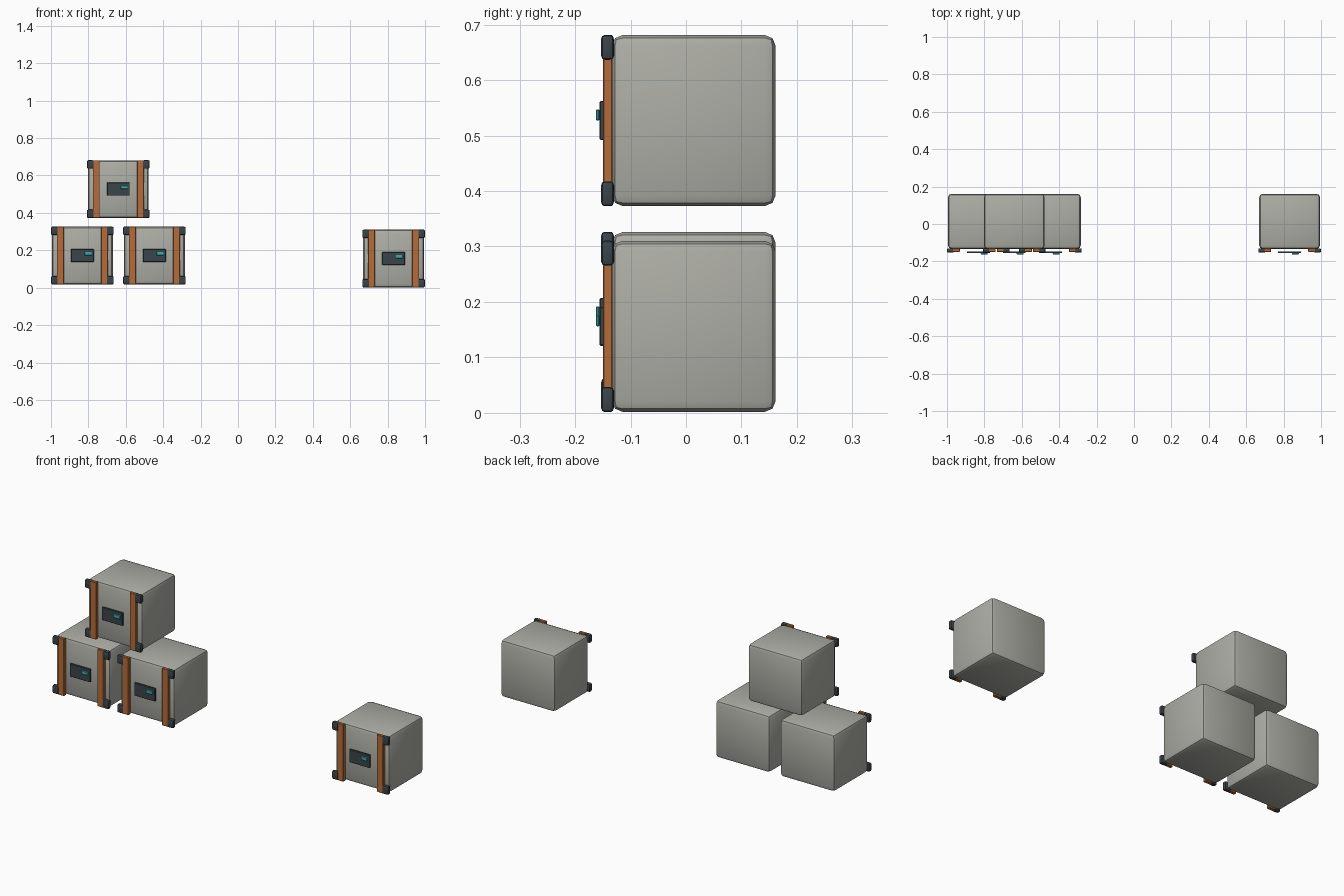
import bpy
import math

old = bpy.data.objects.get("Cube")
if old:
    bpy.data.objects.remove(old, do_unlink=True)


def material(name, rgb):
    m = bpy.data.materials.new(name)
    m.use_nodes = True
    m.diffuse_color = (*rgb, 1)
    m.node_tree.nodes["Principled BSDF"].inputs["Base Color"].default_value = (*rgb, 1)
    return m


grey = material("warm_grey", (0.42, 0.42, 0.38))
orange = material("orange_strap", (0.46, 0.15, 0.042))
dark = material("dark_slate", (0.042, 0.058, 0.069))
teal = material("teal_light", (0.045, 0.40, 0.43))


def block(name, centre, size, mat, bevel, segments=2):
    """Box with rounded edges."""
    bpy.ops.mesh.primitive_cube_add(size=1, location=centre)
    ob = bpy.context.object
    ob.name = name
    ob.scale = size
    bpy.ops.object.transform_apply(location=False, rotation=False, scale=True)
    ob.data.materials.append(mat)
    mod = ob.modifiers.new("rounded_edges", "BEVEL")
    mod.width = bevel
    mod.segments = segments
    bpy.ops.object.modifier_apply(modifier=mod.name)
    bpy.ops.object.shade_smooth_by_angle(angle=math.radians(35))
    return ob


def crate(label, x, z):
    # Main body
    block(label + "_body", (x, 0.014, z), (0.325, 0.295, 0.308), grey, 0.019)
    for side, sx in (("right", -1), ("left", 1)):
        # Vertical front straps
        block(f"{label}_{side}_strap", (x + sx * 0.118, -0.141, z),
              (0.037, 0.018, 0.308), orange, 0.002, 1)
        # Corner guards
        for level, sz in (("lower", -1), ("upper", 1)):
            block(f"{label}_{level}_{side}_corner_guard",
                  (x + sx * 0.149, -0.1415, z + sz * 0.132),
                  (0.037, 0.023, 0.045), dark, 0.007)
    # Front panel and its status light
    block(label + "_panel", (x, -0.151, z), (0.122, 0.01, 0.07), dark, 0.002, 1)
    block(label + "_status_light", (x + 0.031, -0.159, z + 0.01),
          (0.038, 0.007, 0.02), teal, 0.002, 1)


# Stack of three crates and one standing apart
crate("stack_right_crate", -0.832, 0.172)
crate("stack_left_crate", -0.447, 0.172)
crate("stack_top_crate", -0.64, 0.527)
crate("single_crate", 0.832, 0.156)
